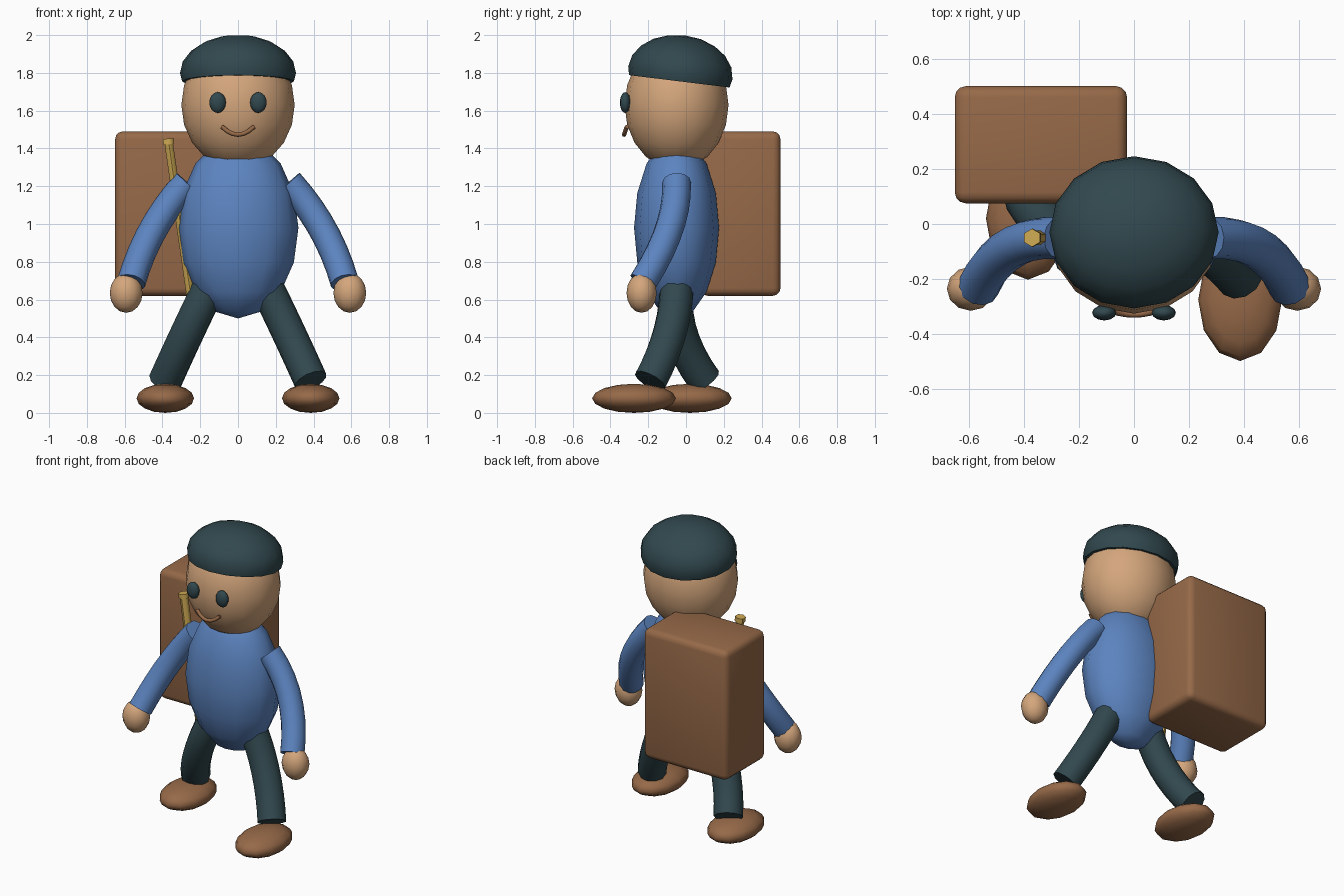
import bpy, bmesh, math
from mathutils import Vector, Matrix

if "Cube" in bpy.data.objects:
    bpy.data.objects.remove(bpy.data.objects["Cube"])


def lin(c):
    c /= 255
    return c / 12.92 if c <= 0.04045 else ((c + 0.055) / 1.055) ** 2.4


def material(name, r, g, b):
    m = bpy.data.materials.new(name)
    m.diffuse_color = (lin(r), lin(g), lin(b), 1)
    m.use_nodes = True
    m.node_tree.nodes["Principled BSDF"].inputs["Base Color"].default_value = m.diffuse_color
    return m


SKIN = material("skin", 212, 166, 124)
BLUE = material("blue", 92, 132, 192)
DARK = material("dark_teal", 49, 72, 78)
BROWN = material("brown", 150, 105, 72)
GOLD = material("gold", 207, 170, 84)


def finish(name, bm, mat, angle=60):
    bmesh.ops.recalc_face_normals(bm, faces=bm.faces[:])
    me = bpy.data.meshes.new(name)
    bm.to_mesh(me)
    bm.free()
    me.materials.append(mat)
    ob = bpy.data.objects.new(name, me)
    bpy.context.collection.objects.link(ob)
    bpy.ops.object.select_all(action='DESELECT')
    ob.select_set(True)
    bpy.context.view_layer.objects.active = ob
    bpy.ops.object.shade_smooth_by_angle(angle=math.radians(angle))
    return ob


def ellipsoid(name, centre, radii, mat, seg=12, rings=8, cut=None, tilt=0):
    bm = bmesh.new()
    bmesh.ops.create_uvsphere(bm, u_segments=seg, v_segments=rings, radius=1)
    bmesh.ops.scale(bm, vec=radii, verts=bm.verts)
    if cut is not None:
        bmesh.ops.bisect_plane(bm, geom=bm.verts[:] + bm.edges[:] + bm.faces[:],
                               plane_co=(0, 0, cut), plane_no=(0, 0, 1), clear_inner=True)
        bmesh.ops.holes_fill(bm, edges=[e for e in bm.edges if e.is_boundary], sides=0)
    bm.transform(Matrix.Translation(centre) @ Matrix.Rotation(math.radians(tilt), 4, 'X'))
    return finish(name, bm, mat)


def tube(name, start, mid, end, radius, mat, sides=12, steps=7, end_radius=None):
    """Capped tube along a curve that passes through three points."""
    p0, m, p2 = Vector(start), Vector(mid), Vector(end)
    p1 = 2 * m - (p0 + p2) / 2
    end_radius = radius if end_radius is None else end_radius
    t0 = (p1 - p0).normalized()
    base = t0.to_track_quat('Z', 'Y')
    bm = bmesh.new()
    loops = []
    for i in range(steps + 1):
        t = i / steps
        p = p0 * (1 - t) ** 2 + p1 * 2 * t * (1 - t) + p2 * t * t
        tangent = ((p1 - p0) * (1 - t) + (p2 - p1) * t).normalized()
        q = t0.rotation_difference(tangent) @ base
        r = radius + (end_radius - radius) * t
        loops.append([bm.verts.new(p + q @ Vector((r * math.cos(a), r * math.sin(a), 0)))
                      for a in (2 * math.pi * k / sides for k in range(sides))])
    for a, b in zip(loops, loops[1:]):
        for k in range(sides):
            n = (k + 1) % sides
            bm.faces.new((a[k], a[n], b[n], b[k]))
    bm.faces.new(loops[0])
    bm.faces.new(loops[-1])
    return finish(name, bm, mat)


# Body, head and cap
ellipsoid("torso", (0, -0.05, 0.98), (0.32, 0.225, 0.48), BLUE)
ellipsoid("head", (0, -0.05, 1.63), (0.30, 0.275, 0.34), SKIN, 16, 10)
ellipsoid("cap", (0, -0.03, 1.80), (0.307, 0.278, 0.20), DARK, 16, 10, cut=-0.045, tilt=-7)

# Mouth
tube("mouth", (-0.085, -0.313, 1.515), (0, -0.328, 1.473), (0.085, -0.313, 1.515),
     0.012, BROWN, sides=8, steps=6)

# Paired parts; the legs stride, so ankles and feet differ in y
strides = {"left": (-1, -0.025, 0.10, 0.02), "right": (1, -0.09, -0.19, -0.275)}
for side, (s, knee_y, ankle_y, foot_y) in strides.items():
    ellipsoid(side + "_eye", (s * 0.108, -0.322, 1.643), (0.044, 0.028, 0.055), DARK)
    tube(side + "_arm", (s * 0.27, -0.05, 1.22), (s * 0.45, -0.09, 0.97),
         (s * 0.565, -0.23, 0.69), 0.076, BLUE)
    ellipsoid(side + "_hand", (s * 0.592, -0.235, 0.635), (0.087, 0.08, 0.105), SKIN)
    tube(side + "_leg", (s * 0.16, -0.05, 0.65), (s * 0.275, knee_y, 0.41),
         (s * 0.385, ankle_y, 0.17), 0.09, DARK)
    ellipsoid(side + "_foot", (s * 0.385, foot_y, 0.077), (0.152, 0.222, 0.077), BROWN)

# Backpack box with rounded edges
bm = bmesh.new()
bmesh.ops.create_cube(bm, size=1)
bmesh.ops.scale(bm, vec=(0.625, 0.425, 0.87), verts=bm.verts)
bmesh.ops.bevel(bm, geom=bm.edges[:], offset=0.04, segments=3, profile=0.5, affect='EDGES')
bmesh.ops.translate(bm, vec=(-0.3375, 0.2875, 1.055), verts=bm.verts)
finish("backpack", bm, BROWN, 35)

# Stick carried at the side, with a small six-sided knob on top
tube("stick", (-0.367, -0.05, 1.43), (-0.308, -0.05, 1.02), (-0.25, -0.05, 0.62),
     0.026, GOLD, sides=6, steps=1)
tube("stick_knob", (-0.37, -0.05, 1.452), (-0.368, -0.05, 1.437), (-0.366, -0.05, 1.422),
     0.033, GOLD, sides=6, steps=1)
